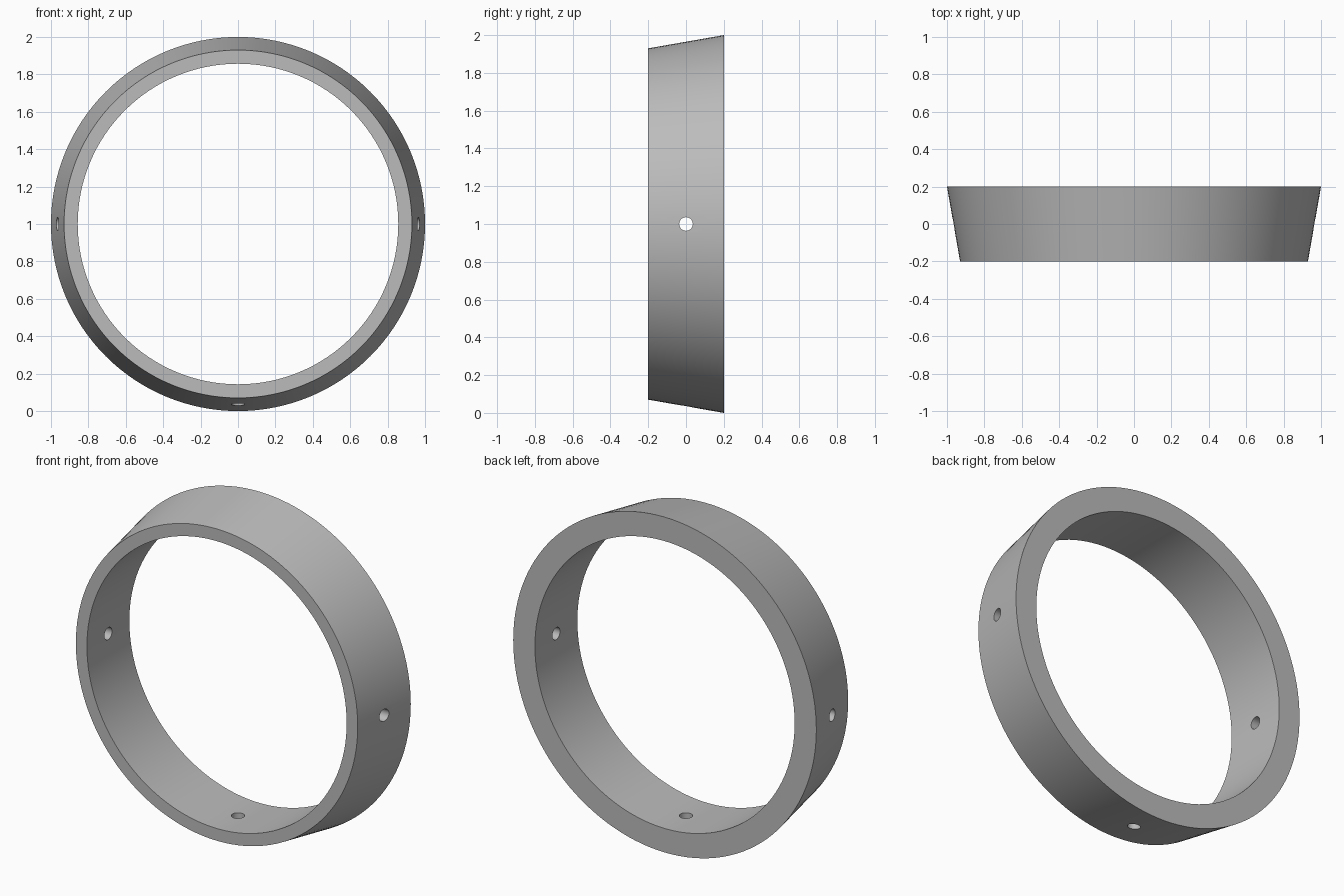
import bpy
import math
from mathutils import Matrix, Vector

cube = bpy.data.objects.get("Cube")
if cube:
    bpy.data.objects.remove(cube, do_unlink=True)

SEGMENTS = 128
CENTRE = Vector((0, 0, 1))

grey = bpy.data.materials.new("plain_grey")
grey.use_nodes = True
colour = (0.5, 0.5, 0.5, 1)
grey.diffuse_color = colour
grey.node_tree.nodes["Principled BSDF"].inputs["Base Color"].default_value = colour

# Tapered ring: (radius, y) section turned about the y axis
section = [(0.857, -0.2), (0.93, -0.2), (1.0, 0.2), (0.857, 0.2)]
count = len(section)
verts = []
for i in range(SEGMENTS):
    a = math.tau * i / SEGMENTS
    verts += [CENTRE + Vector((r * math.cos(a), y, r * math.sin(a))) for r, y in section]
faces = []
for i in range(SEGMENTS):
    here, there = i * count, (i + 1) % SEGMENTS * count
    for j in range(count):
        k = (j + 1) % count
        faces.append((here + j, there + j, there + k, here + k))
mesh = bpy.data.meshes.new("tapered_ring")
mesh.from_pydata(verts, [], faces)
mesh.materials.append(grey)
ring = bpy.data.objects.new("tapered_ring", mesh)
bpy.context.collection.objects.link(ring)

bpy.ops.object.select_all(action="DESELECT")
bpy.context.view_layer.objects.active = ring
ring.select_set(True)
bpy.ops.object.mode_set(mode="EDIT")
bpy.ops.mesh.select_all(action="SELECT")
bpy.ops.mesh.normals_make_consistent(inside=False)
bpy.ops.object.mode_set(mode="OBJECT")

# Radial screw holes at the left, right and bottom
for name, direction in (("left", (1, 0, 0)), ("right", (-1, 0, 0)), ("bottom", (0, 0, -1))):
    d = Vector(direction)
    bpy.ops.mesh.primitive_cylinder_add(
        vertices=32, radius=0.036, depth=0.4, location=CENTRE + d * 0.93,
        rotation=d.to_track_quat("Z", "Y").to_euler())
    cutter = bpy.context.object
    cutter.name = name + "_hole_cutter"
    cutter.data.materials.append(grey)
    hole = ring.modifiers.new(name + "_hole", "BOOLEAN")
    hole.operation = "DIFFERENCE"
    hole.solver = "EXACT"
    hole.object = cutter
    bpy.context.view_layer.objects.active = ring
    bpy.ops.object.modifier_apply(modifier=hole.name)
    bpy.data.objects.remove(cutter, do_unlink=True)

# Smooth curved walls, sharp rims
bpy.ops.object.select_all(action="DESELECT")
ring.select_set(True)
bpy.context.view_layer.objects.active = ring
bpy.ops.object.shade_smooth_by_angle(angle=math.radians(30))
